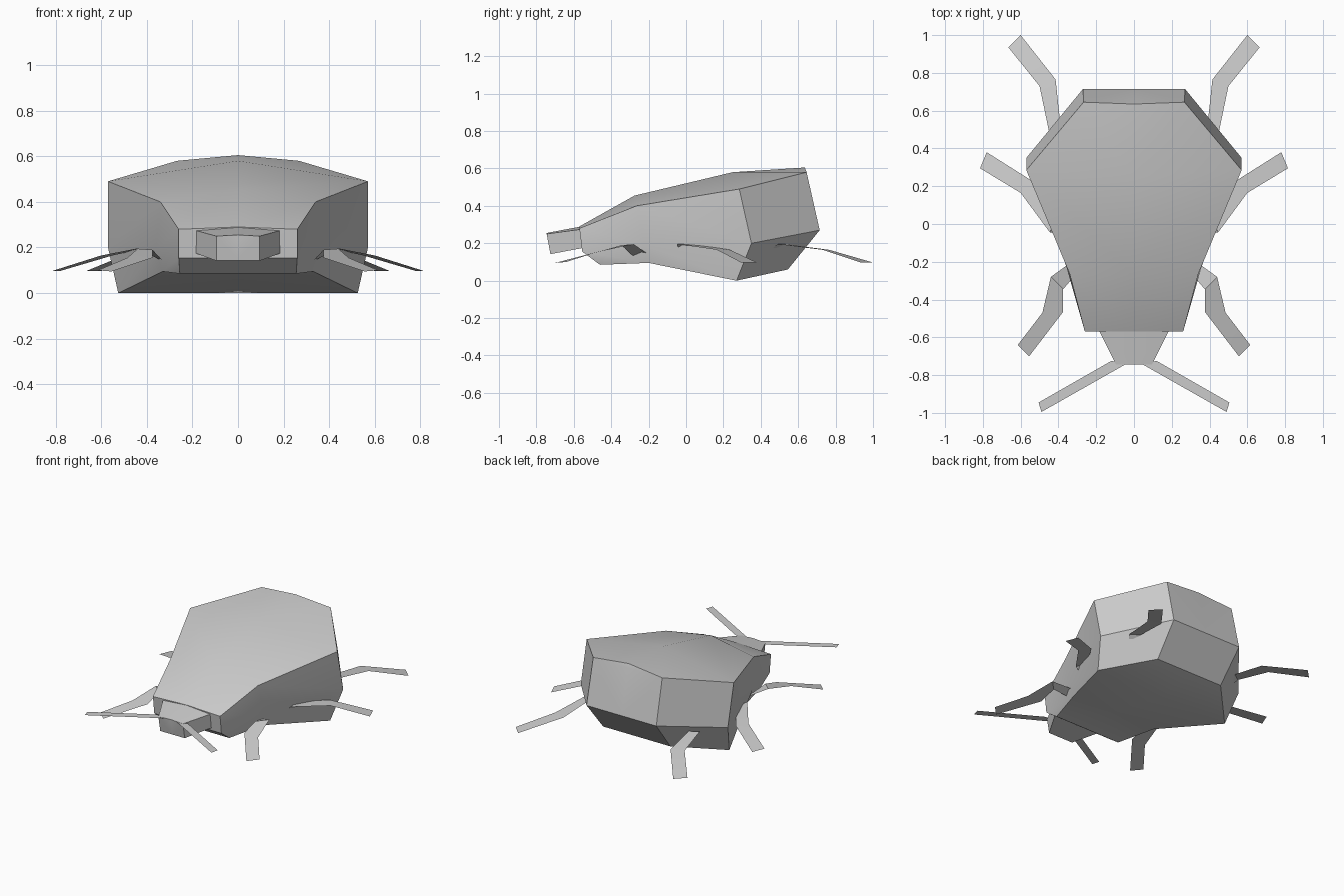
import bpy
import bmesh
import math

cube = bpy.data.objects.get("Cube")
if cube:
    bpy.data.objects.remove(cube)

grey = bpy.data.materials.new("shell grey")
grey.use_nodes = True
colour = (0.6, 0.6, 0.6, 1)
grey.diffuse_color = colour
grey.node_tree.nodes["Principled BSDF"].inputs["Base Color"].default_value = colour


def finish(name, bm, merge):
    """Turn a half mesh into a mirrored object with sharp creases."""
    bmesh.ops.remove_doubles(bm, verts=bm.verts, dist=0.001)
    bmesh.ops.recalc_face_normals(bm, faces=bm.faces)
    mesh = bpy.data.meshes.new(name)
    bm.to_mesh(mesh)
    bm.free()
    mesh.materials.append(grey)
    obj = bpy.data.objects.new(name, mesh)
    bpy.context.collection.objects.link(obj)
    bpy.ops.object.select_all(action="DESELECT")
    obj.select_set(True)
    bpy.context.view_layer.objects.active = obj
    bpy.ops.object.shade_smooth_by_angle(angle=math.radians(30))
    mirror = obj.modifiers.new("mirror", "MIRROR")
    mirror.use_mirror_merge = merge
    return obj


def add_face(bm, points):
    unique = list(dict.fromkeys(points))
    if len(unique) > 2:
        bm.faces.new([bm.verts.new(p) for p in unique])


def loft(name, sections):
    """Skin half sections that run from the top centre line to the belly."""
    bm = bmesh.new()
    sections = [s + [(0, s[-1][1], s[-1][2])] for s in sections]
    for a, b in zip(sections, sections[1:]):
        for i in range(len(a) - 1):
            add_face(bm, [a[i], a[i + 1], b[i + 1], b[i]])
    for end in (sections[0], sections[-1]):
        for p, q in zip(end, end[1:]):
            add_face(bm, [p, q, (0, q[1], q[2]), (0, p[1], p[2])])
    return finish(name, bm, True)


def ribbon(name, pairs):
    """Flat strip through pairs of edge points."""
    bm = bmesh.new()
    for (a, b), (c, d) in zip(pairs, pairs[1:]):
        add_face(bm, [a, b, d, c])
    return finish(name, bm, False)


# Shell: ridge, upper rim, lower rim and belly edge, front to back
loft("body", [
    [(0, -0.57, 0.29), (0.26, -0.57, 0.28), (0.26, -0.555, 0.155), (0.255, -0.46, 0.085)],
    [(0, -0.275, 0.455), (0.34, -0.265, 0.40), (0.36, -0.22, 0.19), (0.33, -0.2, 0.095)],
    [(0, 0.25, 0.58), (0.57, 0.285, 0.49), (0.57, 0.35, 0.2), (0.525, 0.27, 0)],
    [(0, 0.635, 0.605), (0.267, 0.645, 0.58), (0.27, 0.715, 0.27), (0.26, 0.545, 0.06)],
])

# Head wedge
loft("head", [
    [(0, -0.745, 0.255), (0.095, -0.745, 0.25), (0.095, -0.725, 0.142)],
    [(0, -0.56, 0.29), (0.187, -0.56, 0.275), (0.187, -0.55, 0.175)],
])

# Antennae
ribbon("antennae", [
    ((0.12, -0.725, 0.25), (0.04, -0.74, 0.25)),
    ((0.505, -0.945, 0.25), (0.49, -0.995, 0.25)),
])

# Three pairs of legs, root to tip
ribbon("front_legs", [
    ((0.33, -0.20, 0.14), (0.31, -0.27, 0.12)),
    ((0.44, -0.28, 0.195), (0.375, -0.345, 0.19)),
    ((0.485, -0.47, 0.155), (0.375, -0.465, 0.155)),
    ((0.615, -0.64, 0.1), (0.555, -0.70, 0.095)),
])
ribbon("middle_legs", [
    ((0.34, 0.05, 0.13), (0.36, -0.04, 0.13)),
    ((0.42, 0.04, 0.195), (0.445, -0.045, 0.195)),
    ((0.55, 0.235, 0.165), (0.60, 0.165, 0.165)),
    ((0.78, 0.38, 0.097), (0.815, 0.295, 0.097)),
])
ribbon("hind_legs", [
    ((0.33, 0.48, 0.13), (0.40, 0.41, 0.13)),
    ((0.39, 0.53, 0.195), (0.45, 0.49, 0.195)),
    ((0.415, 0.765, 0.165), (0.50, 0.73, 0.165)),
    ((0.60, 1.0, 0.097), (0.665, 0.935, 0.097)),
])
